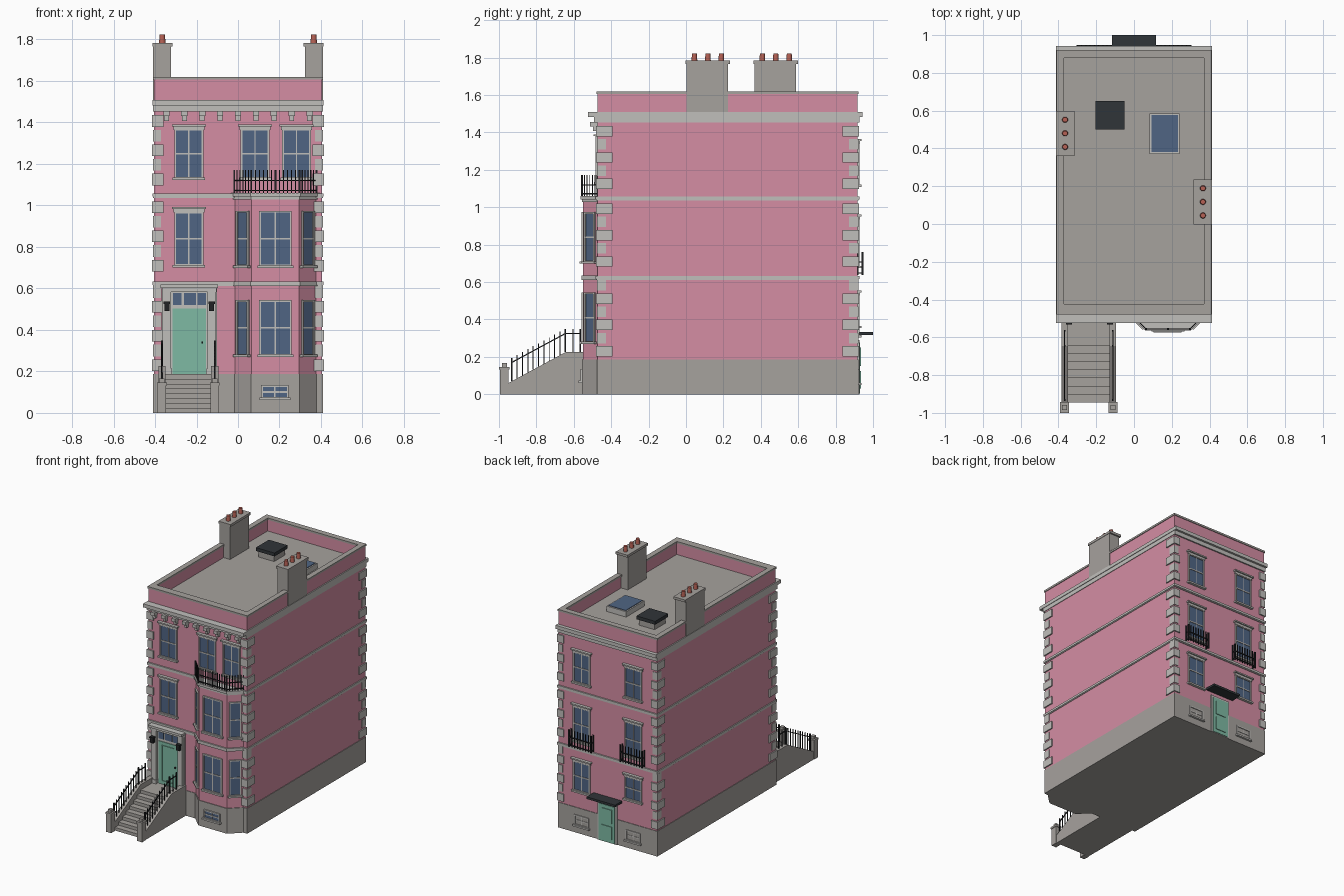
import bpy, bmesh, math
from mathutils import Matrix, Vector

cube = bpy.data.objects.get("Cube")
if cube:
    bpy.data.objects.remove(cube)

COLOURS = {"pink_render": (0.66, 0.27, 0.37), "grey_stone": (0.38, 0.36, 0.34),
           "pale_trim": (0.53, 0.52, 0.50), "blue_glass": (0.08, 0.13, 0.23),
           "green_paint": (0.21, 0.49, 0.37), "black_iron": (0.015, 0.016, 0.018),
           "terracotta": (0.47, 0.12, 0.09), "dark_slate": (0.03, 0.035, 0.04)}
mats = {}
for name, rgb in COLOURS.items():
    m = mats[name] = bpy.data.materials.new(name)
    m.use_nodes = True
    m.diffuse_color = (*rgb, 1)
    m.node_tree.nodes["Principled BSDF"].inputs["Base Color"].default_value = (*rgb, 1)

PINK, STONE, TRIM, GLASS, GREEN, IRON, CLAY, SLATE = COLOURS
ID = Matrix.Identity(4)
parts = {}


def part(name, mat):
    return parts.setdefault(name, (bmesh.new(), mat))[0]


def box(name, mat, x, y, z, M=ID):
    """Box from three (low, high) ranges, placed by M."""
    c = Vector([(r[0] + r[1]) / 2 for r in (x, y, z)])
    s = [r[1] - r[0] for r in (x, y, z)]
    bmesh.ops.create_cube(part(name, mat), size=1,
                          matrix=M @ Matrix.Translation(c) @ Matrix.Diagonal((*s, 1)))


def prism(name, mat, pts, a, b, M=ID):
    """Extrude an outline from height a to height b."""
    bm = part(name, mat)
    lo = [bm.verts.new(M @ Vector((p[0], p[1], a))) for p in pts]
    hi = [bm.verts.new(M @ Vector((p[0], p[1], b))) for p in pts]
    bm.faces.new(lo[::-1])
    bm.faces.new(hi)
    for i in range(len(pts)):
        j = (i + 1) % len(pts)
        bm.faces.new((lo[i], lo[j], hi[j], hi[i]))


def rod(name, p, q, t=0.006, mat=IRON):
    """Thin square bar between two points."""
    p, q = Vector(p), Vector(q)
    M = Matrix.Translation((p + q) / 2) @ (q - p).to_track_quat('Z', 'Y').to_matrix().to_4x4()
    bmesh.ops.create_cube(part(name, mat), size=1,
                          matrix=M @ Matrix.Diagonal((t, t, (q - p).length, 1)))


def railing(name, path, height, step=0.024, rails=(0.02, 0.08)):
    up = Vector((0, 0, 1))
    path = [Vector(p) for p in path]
    for p, q in zip(path, path[1:]):
        n = max(1, round((q - p).length / step))
        for h in rails:
            rod(name, p + up * h, q + up * h)
        for i in range(n + 1):
            b = p.lerp(q, i / n)
            rod(name, b, b + up * height, 0.009 if i in (0, n) else 0.005)


# Wall frames: local x runs along the wall, local -y points outwards
FY, BY, WX = -0.473, 0.917, 0.405
FRONT = Matrix.Translation((0, FY, 0))
BACK = Matrix.Translation((0, BY, 0)) @ Matrix.Rotation(math.pi, 4, 'Z')
BAY = Matrix.Translation((0, -0.55, 0))


def window(name, M, x, z, lintel=True, bars=True, pane=GLASS, sill=True):
    f, w = name + "_frame", 0.009
    (x0, x1), (z0, z1) = x, z
    xm, zm = (x0 + x1) / 2, (z0 + z1) / 2
    box(name + "_panes", pane, x, (-0.003, 0.003), z, M)
    for a in (x0 - w, x1):
        box(f, TRIM, (a, a + w), (-0.010, 0.002), (z0 - w, z1 + w), M)
    for a in (z0 - w, z1):
        box(f, TRIM, (x0, x1), (-0.010, 0.002), (a, a + w), M)
    if bars:
        box(f, TRIM, (xm - 0.003, xm + 0.003), (-0.006, 0), z, M)
    box(f, TRIM, x, (-0.007, 0), (zm - 0.004, zm + 0.004), M)
    if sill:
        box(f, TRIM, (x0 - 0.017, x1 + 0.017), (-0.020, 0), (z0 - 0.016, z0 - 0.004), M)
    if lintel:
        box(f, TRIM, (x0 - 0.014, x1 + 0.014), (-0.012, 0), (z1 + 0.004, z1 + 0.020), M)
        box(f, TRIM, (x0 - 0.021, x1 + 0.021), (-0.022, 0), (z1 + 0.020, z1 + 0.030), M)


# Main block, plinth and string courses
box("walls", PINK, (-WX, WX), (FY, BY), (0.185, 1.50))
box("plinth", STONE, (-0.409, 0.409), (FY - 0.004, BY + 0.004), (0, 0.187))
for z in (0.625, 1.05):
    box("string_courses", TRIM, (-0.412, 0.412), (FY - 0.010, BY + 0.010), (z - 0.008, z + 0.008))
    box("string_courses", TRIM, (-0.409, 0.409), (FY - 0.006, BY + 0.006), (z - 0.014, z - 0.008))

# Corner quoins
for sx in (-1, 1):
    for end, s in ((FY, -1), (BY, 1)):
        for z0, n in ((0.23, 6), (0.71, 5), (1.125, 5)):
            for k in range(n):
                d, lx, ly = (0.009, 0.045, 0.08) if k % 2 == 0 else (0.004, 0.034, 0.046)
                z = z0 + 0.0705 * k
                box("quoins", TRIM, sorted((sx * (WX + d), sx * (WX - lx))),
                    sorted((end + s * d, end - s * ly)), (z - 0.028, z + 0.028))

# Cornice with brackets on the front
box("cornice", TRIM, (-0.409, 0.409), (FY - 0.018, BY + 0.010), (1.452, 1.482))
box("cornice", TRIM, (-0.413, 0.413), (-0.525, 0.943), (1.482, 1.508))
for i in range(9):
    x = -0.345 + i * 0.0863
    box("cornice_brackets", TRIM, (x - 0.015, x + 0.015), (-0.512, FY), (1.432, 1.456))
    box("cornice_brackets", TRIM, (x - 0.012, x + 0.012), (-0.496, FY), (1.408, 1.432))

# Flat roof, parapet and coping
box("roof", STONE, (-0.38, 0.38), (-0.43, 0.89), (1.49, 1.52))
for name, mat, o, z in (("parapet", PINK, 0, (1.50, 1.608)), ("coping", STONE, 0.005, (1.606, 1.62))):
    for s in (-1, 1):
        box(name, mat, sorted((s * (WX + o), s * (0.376 - o))), (FY - o, BY + o), z)
    box(name, mat, (-0.376, 0.376), (FY - o, -0.428 + o), z)
    box(name, mat, (-0.376, 0.376), (0.885 - o, BY + o), z)

# Chimneys with clay pots
for s, y0 in ((1, 0.0), (-1, 0.363)):
    box("chimneys", STONE, sorted((s * 0.322, s * 0.410)), (y0 + 0.004, y0 + 0.224), (1.508, 1.768))
    box("chimney_caps", STONE, sorted((s * 0.315, s * 0.413)), (y0 - 0.003, y0 + 0.236), (1.766, 1.784))
    for k in range(3):
        bmesh.ops.create_cone(part("chimney_pots", CLAY), cap_ends=True, segments=16,
                              radius1=0.016, radius2=0.013, depth=0.046,
                              matrix=Matrix.Translation((s * 0.365, y0 + 0.045 + 0.072 * k, 1.80)))

# Roof hatch and skylight
box("hatch_base", STONE, (-0.19, -0.06), (0.51, 0.64), (1.515, 1.565))
box("hatch_lid", SLATE, (-0.203, -0.05), (0.50, 0.652), (1.565, 1.59))
box("skylight_frame", TRIM, (0.082, 0.242), (0.37, 0.586), (1.515, 1.56))
box("skylight_glass", GLASS, (0.092, 0.232), (0.38, 0.576), (1.555, 1.564))


# Bay
def bay(d):
    return [(-0.015 - 1.4 * d, -0.46), (-0.015 - 1.4 * d, FY), (0.065 - 0.4 * d, -0.55 - d),
            (0.295 + 0.4 * d, -0.55 - d), (0.375 + 1.4 * d, FY), (0.375 + 1.4 * d, -0.46)]


prism("bay_walls", PINK, bay(0), 0.18, 1.04)
prism("bay_plinth", STONE, bay(0.005), 0, 0.187)
prism("bay_courses", TRIM, bay(0.010), 0.611, 0.634)
prism("bay_courses", TRIM, bay(0.006), 1.028, 1.042)
prism("bay_courses", TRIM, bay(0.014), 1.042, 1.060)
for floor, z in (("lower", (0.285, 0.535)), ("upper", (0.715, 0.965))):
    window("bay_" + floor + "_window", BAY, (0.11, 0.25), z, lintel=False)
    for s, side in ((-1, "right"), (1, "left")):
        M = Matrix.Translation((0.18 + s * 0.155, -0.5115, 0)) @ Matrix.Rotation(s * 0.766, 4, 'Z')
        window("bay_" + floor + "_" + side + "_window", M, (-0.032, 0.032), z, False, False)
window("basement_window", Matrix.Translation((0, -0.555, 0)), (0.12, 0.235), (0.077, 0.125), False)
railing("balcony_railing", [(-0.018, FY, 1.06), (0.064, -0.556, 1.06), (0.18, -0.556, 1.06),
                            (0.296, -0.556, 1.06), (0.378, FY, 1.06)], 0.112, 0.02, (0.012, 0.06))

# Front windows
for i, x in enumerate((-0.237, 0.082, 0.282)):
    window("top_front_window_%d" % i, FRONT, (x - 0.061, x + 0.061), (1.138, 1.36))
window("middle_front_window", FRONT, (-0.298, -0.176), (0.718, 0.962))

# Front doorcase, door and lanterns
box("doorcase", TRIM, (-0.368, -0.102), (-0.008, 0), (0.187, 0.60), FRONT)
box("front_door", GREEN, (-0.315, -0.155), (-0.013, 0), (0.187, 0.502), FRONT)
for x in (-0.285, -0.187):
    box("front_door_moulding", GREEN, (x - 0.003, x + 0.003), (-0.018, 0), (0.21, 0.475), FRONT)
for z in (0.21, 0.472):
    box("front_door_moulding", GREEN, (-0.285, -0.187), (-0.018, 0), (z, z + 0.006), FRONT)
box("door_knob", IRON, (-0.177, -0.169), (-0.024, 0), (0.335, 0.343), FRONT)
for x in (-0.314, -0.260, -0.196):
    box("fanlight", GLASS, (x, x + (0.058 if x == -0.260 else 0.042)), (-0.011, 0), (0.52, 0.578), FRONT)
for x in (-0.343, -0.127):
    box("door_pilasters", TRIM, (x - 0.020, x + 0.020), (-0.030, 0), (0.187, 0.60), FRONT)
    box("door_pilasters", TRIM, (x - 0.024, x + 0.024), (-0.036, 0), (0.187, 0.215), FRONT)
    box("lanterns", IRON, (x - 0.012, x + 0.012), (-0.054, -0.030), (0.492, 0.528), FRONT)
    box("lanterns", IRON, (x - 0.016, x + 0.016), (-0.058, -0.026), (0.526, 0.536), FRONT)
box("door_entablature", TRIM, (-0.366, -0.104), (-0.036, 0), (0.582, 0.602), FRONT)
box("door_entablature", TRIM, (-0.374, -0.096), (-0.052, 0), (0.602, 0.619), FRONT)

# Entrance steps, cheek walls, posts and railings
SIDE = Matrix(((0, 0, 1), (1, 0, 0), (0, 1, 0))).to_4x4()
outline = [(FY, 0), (-0.945, 0)]
for i in range(8):
    y, z = -0.945 + i * 0.043, (i + 1) * 0.0233
    outline += [(y, z), (y + 0.043 if i < 7 else FY, z)]
prism("steps", STONE, outline, -0.352, -0.122, SIDE)
cheek = [(FY, 0), (-0.95, 0), (-0.95, 0.06), (-0.645, 0.225), (FY, 0.225)]
for x in (-0.367, -0.112):
    prism("step_cheek_walls", STONE, cheek, x - 0.017, x + 0.017, SIDE)
    box("step_posts", STONE, (x - 0.020, x + 0.020), (-0.995, -0.948), (0, 0.132))
    box("step_posts", STONE, (x - 0.024, x + 0.024), (-1.0, -0.943), (0.132, 0.146))
    box("step_posts", STONE, (x - 0.013, x + 0.013), (-0.985, -0.958), (0.146, 0.166))
    railing("step_railings", [(x, -0.932, 0.07), (x, -0.645, 0.225), (x, -0.565, 0.225)],
            0.125, 0.033, (0.10,))

# Rear windows, guard rails, door and canopy
for s, side in ((-1, "left"), (1, "right")):
    x = (s * 0.212 - 0.061, s * 0.212 + 0.061)
    window("rear_top_%s_window" % side, BACK, x, (1.125, 1.335))
    window("rear_middle_%s_window" % side, BACK, x, (0.69, 0.93))
    window("rear_lower_%s_window" % side, BACK, x, (0.32 if s < 0 else 0.37, 0.525))
    window("rear_basement_%s_window" % side, BACK, (x[0] + 0.01, x[1] - 0.01), (0.065, 0.125),
           False, pane=STONE)
    a, b = sorted((s * 0.12, s * 0.30))
    railing("rear_guard_rails", [(a, BY, 0.637), (a, 0.944, 0.637), (b, 0.944, 0.637),
                                 (b, BY, 0.637)], 0.125, 0.022, (0.012, 0.07))
box("rear_door_frame", TRIM, (-0.08, 0.08), (-0.010, 0), (0, 0.29), BACK)
box("rear_door", GREEN, (-0.066, 0.066), (-0.014, 0), (0.004, 0.276), BACK)
for z in ((0.03, 0.125), (0.15, 0.25)):
    box("rear_door_panels", GREEN, (-0.042, 0.042), (-0.019, 0), z, BACK)
box("rear_canopy", SLATE, (-0.117, 0.117), (-0.083, 0), (0.318, 0.334), BACK)

# Turn the collected geometry into objects
for name, (bm, mat) in parts.items():
    bmesh.ops.recalc_face_normals(bm, faces=bm.faces)
    me = bpy.data.meshes.new(name)
    bm.to_mesh(me)
    bm.free()
    me.materials.append(mats[mat])
    ob = bpy.data.objects.new(name, me)
    bpy.context.collection.objects.link(ob)
pots = bpy.data.objects["chimney_pots"]
bpy.context.view_layer.objects.active = pots
pots.select_set(True)
bpy.ops.object.shade_smooth_by_angle()
